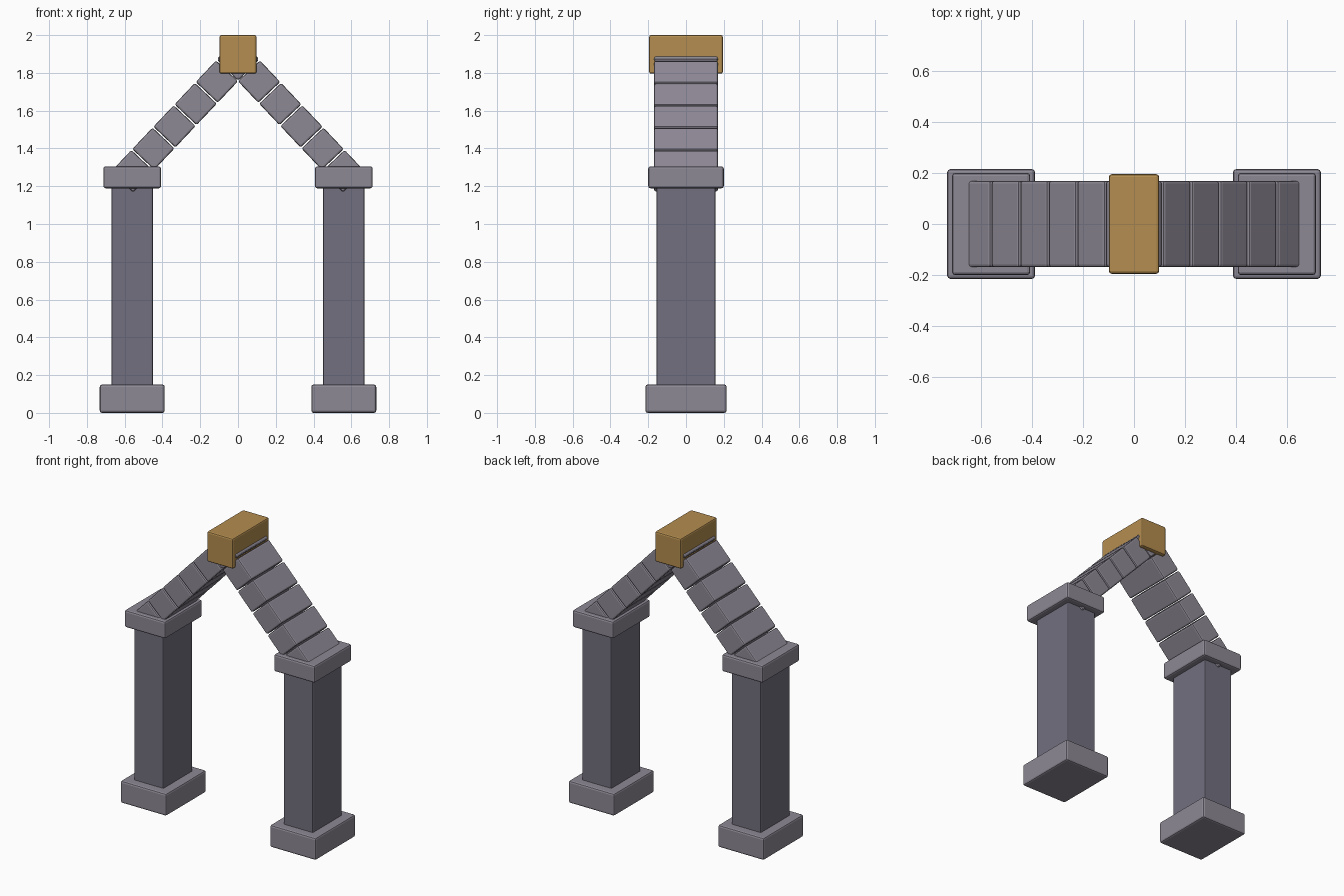
import bpy
import math

if "Cube" in bpy.data.objects:
    bpy.data.objects.remove(bpy.data.objects["Cube"])


def material(name, color):
    m = bpy.data.materials.new(name)
    m.diffuse_color = (*color, 1)
    m.use_nodes = True
    m.node_tree.nodes["Principled BSDF"].inputs["Base Color"].default_value = m.diffuse_color
    return m


stone = material("stone", (0.27, 0.25, 0.30))
dark_stone = material("dark_stone", (0.17, 0.16, 0.21))
gold = material("gold", (0.46, 0.27, 0.08))


def block(name, center, size, mat, bevel=0.012, tilt=0.0):
    """Bevelled box, tilted about the y axis."""
    bpy.ops.mesh.primitive_cube_add(size=1, location=center)
    ob = bpy.context.object
    ob.name = name
    ob.scale = size
    bpy.ops.object.transform_apply(location=False, rotation=False, scale=True)
    ob.rotation_euler = (0, tilt, 0)
    mod = ob.modifiers.new("bevel", 'BEVEL')
    mod.width = bevel
    mod.segments = 2
    ob.data.materials.append(mat)
    return ob


# Arm of the arch: runs from the capital up to the apex
FOOT, APEX, COUNT = (0.56, 1.28), (0.0, 1.872), 6
slope = math.atan2(APEX[1] - FOOT[1], FOOT[0])

for side, s in (("left", -1), ("right", 1)):
    # Pillar
    block(f"{side}_base", (s * 0.56, 0, 0.075), (0.344, 0.43, 0.15), stone)
    block(f"{side}_column", (s * 0.56, 0, 0.605), (0.218, 0.31, 1.19), dark_stone, 0.006)
    block(f"{side}_capital", (s * 0.56, 0, 1.247), (0.306, 0.40, 0.116), stone)
    # Arch stones
    for i in range(COUNT):
        t = i / (COUNT - 1)
        x = s * FOOT[0] * (1 - t)
        z = FOOT[1] + (APEX[1] - FOOT[1]) * t
        block(f"{side}_arch_stone_{i + 1}", (x, 0, z), (0.156, 0.338, 0.16),
              stone, 0.01, s * slope)

# Keystone
block("keystone", (0, 0, 1.898), (0.196, 0.39, 0.204), gold, 0.01)
